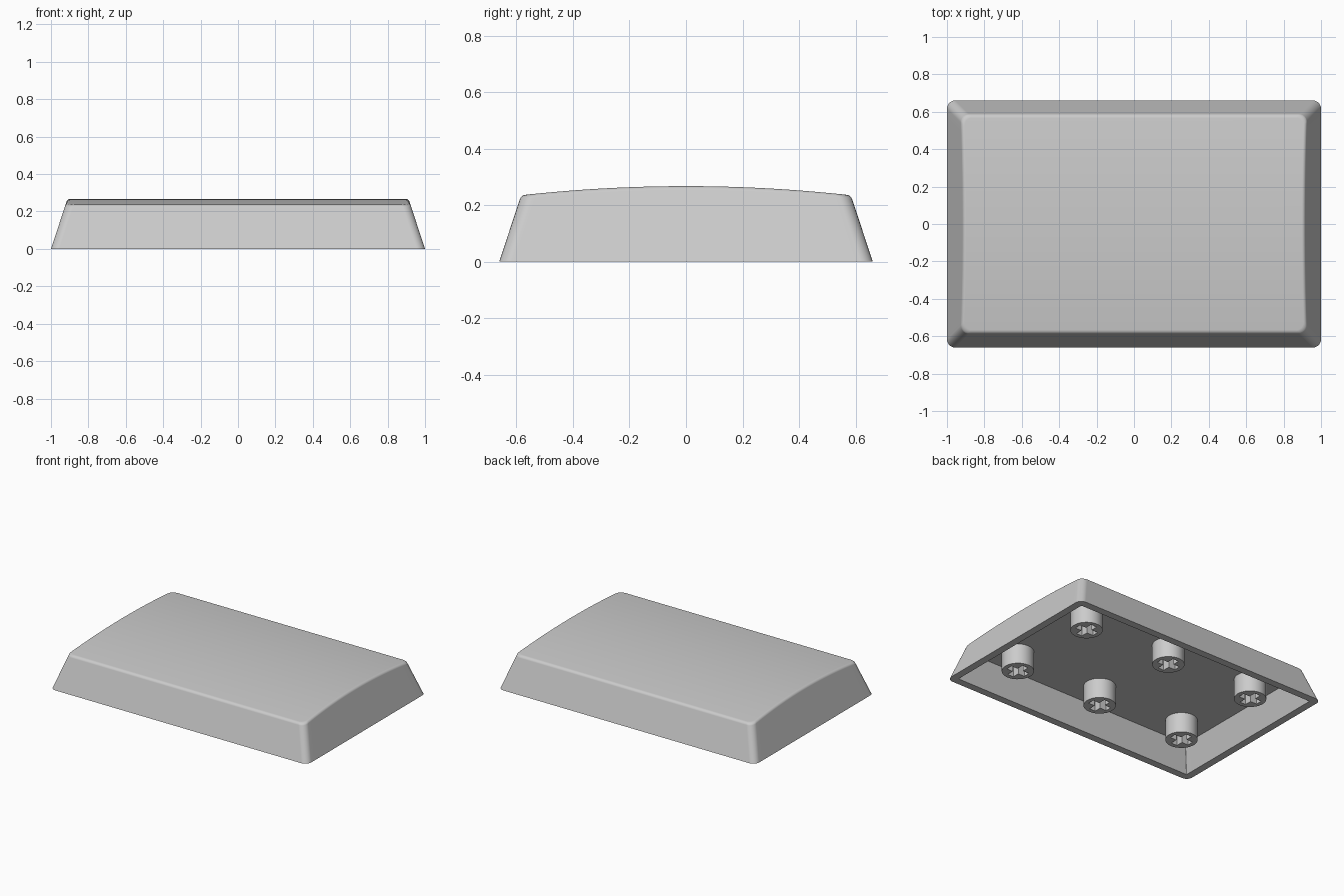
import bpy, bmesh, math

if "Cube" in bpy.data.objects:
    bpy.data.objects.remove(bpy.data.objects["Cube"])

HX, HY = 1.0, 0.661          # half size of the base
SLOPE = 0.33                 # inward lean of the walls per unit of height
WALL, CEILING = 0.052, 0.178
FILLET = 0.02
TILT = math.atan(SLOPE)

grey = bpy.data.materials.new("light grey")
grey.diffuse_color = (0.6, 0.6, 0.6, 1)
grey.use_nodes = True
grey.node_tree.nodes["Principled BSDF"].inputs["Base Color"].default_value = grey.diffuse_color


def crown(y):
    """Height of the arched top."""
    return 0.267 - 0.095 * y * y


def half_outline(inset, r, arc=6, side=28):
    """Right half of a rounded rectangle, from front to back."""
    hx, hy = HX - inset, HY - inset
    front = []
    for k in range(arc + 1):
        a = math.pi / 2 * (k / arc - 1)
        front.append((hx - r + r * math.cos(a), -hy + r + r * math.sin(a)))
    back = [(x, -y) for x, y in reversed(front)]
    y0 = front[-1][1]
    mid = [(hx, y0 - 2 * y0 * k / side) for k in range(1, side)]
    return front + mid + back


def ring(bm, pts):
    """Closed loop from the right half and its mirror image."""
    return [bm.verts.new(p) for p in pts] + \
           [bm.verts.new((-x, y, z)) for x, y, z in reversed(pts)]


def flat_ring(bm, z, inset, r):
    return ring(bm, [(x, y, z) for x, y in half_outline(inset, r)])


def arched_ring(bm, drop, extra, r):
    """Loop that follows the arched top, lying on the leaning walls."""
    pts = []
    for i in range(len(half_outline(0, r))):
        z = 0.25
        for _ in range(5):
            x, y = half_outline(SLOPE * z + extra, r)[i]
            z = crown(y) - drop
        pts.append((x, y, z))
    return ring(bm, pts)


def bridge(bm, a, b):
    n = len(a)
    for i in range(n):
        j = (i + 1) % n
        bm.faces.new((a[i], a[j], b[j], b[i]))


def strips(bm, loop):
    """Fill a mirrored loop with strips running across."""
    n = len(loop)
    for i in range(n // 2 - 1):
        bm.faces.new((loop[i], loop[i + 1], loop[n - 2 - i], loop[n - 1 - i]))


def finish(bm, name):
    bmesh.ops.recalc_face_normals(bm, faces=bm.faces)
    me = bpy.data.meshes.new(name)
    bm.to_mesh(me)
    bm.free()
    me.materials.append(grey)
    ob = bpy.data.objects.new(name, me)
    bpy.context.collection.objects.link(ob)
    bpy.ops.object.select_all(action='DESELECT')
    bpy.context.view_layer.objects.active = ob
    ob.select_set(True)
    bpy.ops.object.shade_smooth_by_angle(angle=math.radians(30))
    return ob


# Hollow cap: cavity, rim, leaning walls, rounded edge and arched top
bm = bmesh.new()
loops = [flat_ring(bm, CEILING, WALL + SLOPE * CEILING, 0.004),
         flat_ring(bm, 0, WALL, 0.004),
         flat_ring(bm, 0, 0, 0.045)]
for k in range(7):
    a = TILT + (math.pi / 2 - TILT) * k / 6
    extra = FILLET * ((1 - math.sin(a) * math.sin(TILT)) / math.cos(TILT) - math.cos(a))
    loops.append(arched_ring(bm, FILLET * (1 - math.sin(a)), extra, 0.045))
for lo, hi in zip(loops, loops[1:]):
    bridge(bm, lo, hi)
strips(bm, loops[0])
strips(bm, loops[-1])
cap = finish(bm, "cap_shell")
cap.modifiers.new("even_shading", 'WEIGHTED_NORMAL').keep_sharp = True

# Round mounting stem with a cross-shaped socket
STEM_R, STEM_Z = 0.103, 0.037
ARM, HALF = 0.073, 0.023
bm = bmesh.new()
circle = [(STEM_R * math.cos(math.tau * k / 40), STEM_R * math.sin(math.tau * k / 40))
          for k in range(40)]
cross = []
for q in range(4):
    c, s = round(math.cos(q * math.pi / 2)), round(math.sin(q * math.pi / 2))
    for x, y in ((ARM, -HALF), (ARM, HALF), (HALF, HALF)):
        cross.append((x * c - y * s, x * s + y * c))
rims = []
for outline, top in ((circle, CEILING + 0.005), (cross, CEILING - 0.01)):
    low = [bm.verts.new((x, y, STEM_Z)) for x, y in outline]
    high = [bm.verts.new((x, y, top)) for x, y in outline]
    bridge(bm, low, high)
    bm.faces.new(high)
    rims += [bm.edges.get((low[i], low[i - 1])) for i in range(len(low))]
bmesh.ops.triangle_fill(bm, edges=rims, use_beauty=True)
stem = finish(bm, "stem")

# Three by two layout of stems
spots = [(x, y) for x in (-0.68, 0, 0.68) for y in (-0.34, 0.34)]
for i, (x, y) in enumerate(spots):
    ob = stem if i == 0 else stem.copy()
    if i:
        bpy.context.collection.objects.link(ob)
    ob.name = f"stem_{i + 1}"
    ob.location = (x, y, 0)
